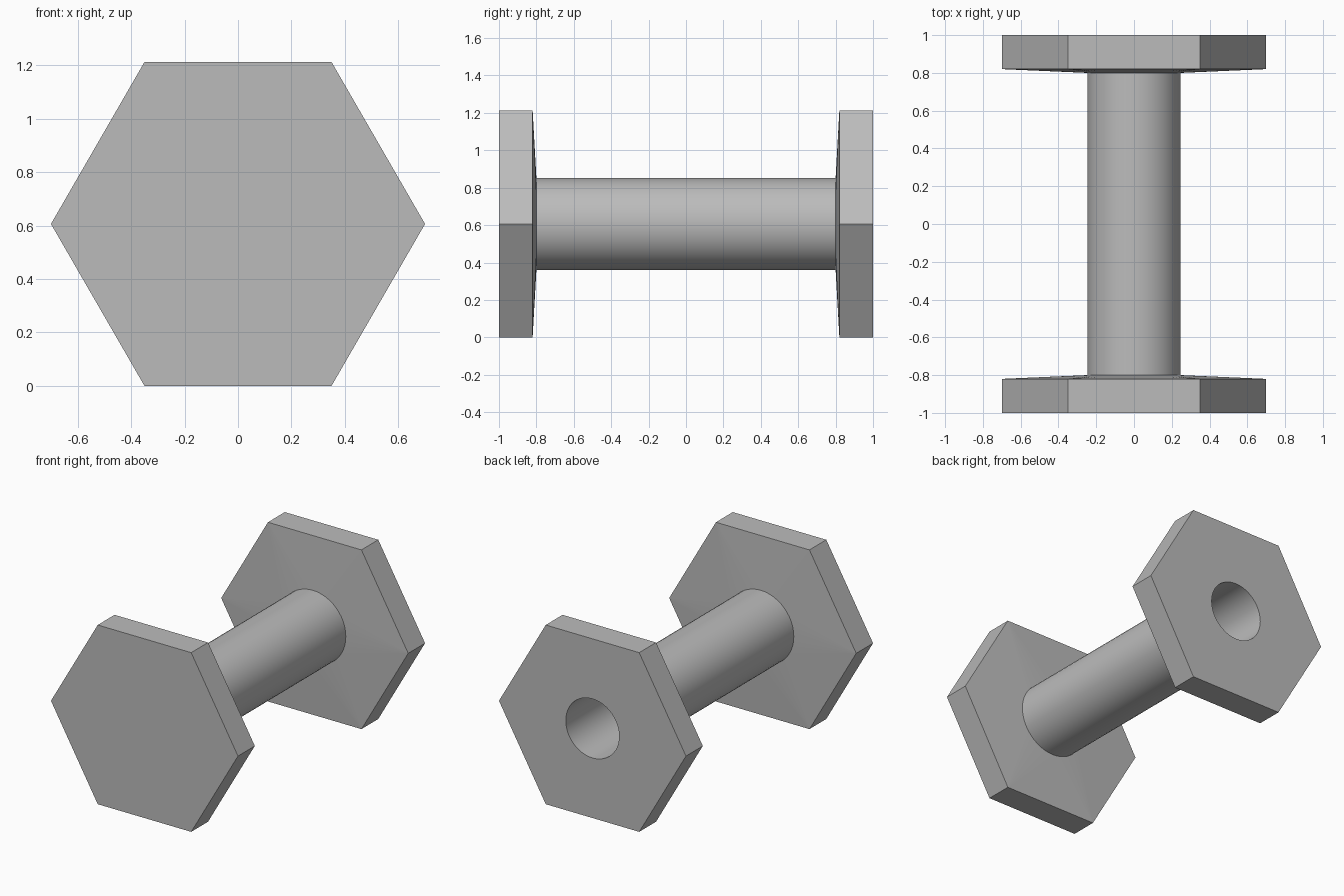
import bpy, bmesh, math

cube = bpy.data.objects.get("Cube")
if cube:
    bpy.data.objects.remove(cube, do_unlink=True)

SEGMENTS = 48
HEX_R = 0.7
AXIS_Z = HEX_R * math.sqrt(3) / 2
SHAFT_R, BORE_R = 0.247, 0.2
RIM_Y, NECK_Y, END_Y = 0.82, 0.8, 1.0

grey = bpy.data.materials.new("plain_grey")
grey.use_nodes = True
colour = (0.5, 0.5, 0.5, 1)
grey.diffuse_color = colour
grey.node_tree.nodes["Principled BSDF"].inputs["Base Color"].default_value = colour


def ring(bm, radius, y, count):
    """Ring of vertices around the long axis."""
    angles = [math.tau * i / count for i in range(count)]
    return [bm.verts.new((radius * math.cos(a), y, AXIS_Z + radius * math.sin(a)))
            for a in angles]


def bridge(bm, a, b):
    n = len(a)
    for i in range(n):
        j = (i + 1) % n
        bm.faces.new((a[i], a[j], b[j], b[i]))


def hex_to_circle(bm, corners, circle):
    """Fan each corner to its arc and fill each side with one triangle."""
    per = len(circle) // 6
    for k in range(6):
        start = k * per - per // 2
        for i in range(start, start + per):
            bm.faces.new((corners[k], circle[i % len(circle)],
                          circle[(i + 1) % len(circle)]))
        bm.faces.new((corners[k], corners[(k + 1) % 6], circle[start + per]))


def finish(name, bm):
    bmesh.ops.recalc_face_normals(bm, faces=bm.faces)
    mesh = bpy.data.meshes.new(name)
    bm.to_mesh(mesh)
    bm.free()
    mesh.materials.append(grey)
    obj = bpy.data.objects.new(name, mesh)
    bpy.context.collection.objects.link(obj)
    return obj


# Hexagonal flanges: the front one is solid, the rear one is pierced by the bore
for name, side in (("front_flange", -1), ("rear_flange", 1)):
    bm = bmesh.new()
    outer = ring(bm, HEX_R, side * END_Y, 6)
    rim = ring(bm, HEX_R, side * RIM_Y, 6)
    bridge(bm, outer, rim)
    neck = ring(bm, SHAFT_R, side * NECK_Y, SEGMENTS)
    hex_to_circle(bm, rim, neck)
    if side < 0:
        bm.faces.new(outer)
        bm.faces.new(neck)
    else:
        mouth = ring(bm, BORE_R, END_Y, SEGMENTS)
        hex_to_circle(bm, outer, mouth)
        inner = ring(bm, BORE_R, NECK_Y, SEGMENTS)
        bridge(bm, mouth, inner)
        bridge(bm, inner, neck)
    finish(name, bm)

# Hollow shaft with a blind bore
bm = bmesh.new()
profile = [(SHAFT_R, -NECK_Y), (SHAFT_R, NECK_Y), (BORE_R, NECK_Y), (BORE_R, -NECK_Y + 0.001)]
rings = [ring(bm, r, y, SEGMENTS) for r, y in profile]
for a, b in zip(rings, rings[1:]):
    bridge(bm, a, b)
bm.faces.new(rings[0])
bm.faces.new(rings[-1])
shaft = finish("hollow_shaft", bm)

# Smooth the round walls, keeping the hexagon edges sharp
bpy.ops.object.select_all(action='DESELECT')
for name in ("hollow_shaft", "rear_flange"):
    obj = bpy.data.objects[name]
    obj.select_set(True)
    bpy.context.view_layer.objects.active = obj
bpy.ops.object.shade_smooth_by_angle(angle=math.radians(30))
for face in bpy.data.objects["rear_flange"].data.polygons:
    face.use_smooth = len(face.vertices) == 4 and face.area < 0.02
